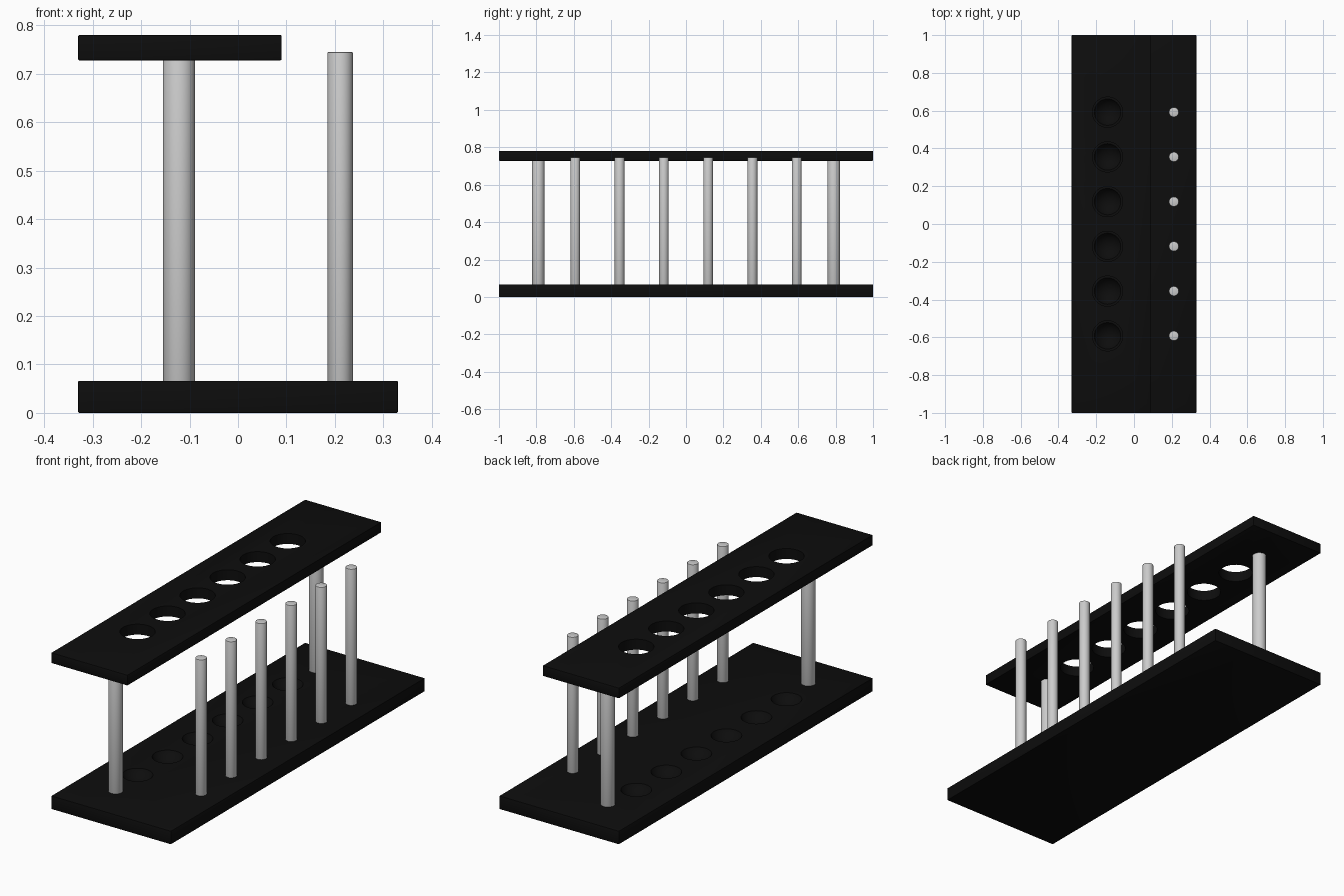
import bpy
import math

if "Cube" in bpy.data.objects:
    bpy.data.objects.remove(bpy.data.objects["Cube"])

HOLE_X = -0.14
SLOTS = [-0.592 + i * 0.2368 for i in range(6)]

black = bpy.data.materials.new("black_plastic")
black.diffuse_color = (0.004, 0.004, 0.004, 1)
black.use_nodes = True
black.node_tree.nodes["Principled BSDF"].inputs["Base Color"].default_value = black.diffuse_color


def activate(obj):
    bpy.ops.object.select_all(action='DESELECT')
    obj.select_set(True)
    bpy.context.view_layer.objects.active = obj


def finish(obj):
    activate(obj)
    for m in list(obj.modifiers):
        bpy.ops.object.modifier_apply(modifier=m.name)
    bpy.ops.object.shade_smooth_by_angle(angle=math.radians(30))


def plate(name, x0, x1, z0, z1, cutters):
    """Thin board with softened edges and a row of cuts."""
    bpy.ops.mesh.primitive_cube_add(size=1, location=((x0 + x1) / 2, 0, (z0 + z1) / 2))
    obj = bpy.context.object
    obj.name = name
    obj.scale = (x1 - x0, 2, z1 - z0)
    bpy.ops.object.transform_apply(location=False, rotation=False, scale=True)
    obj.data.materials.append(black)
    bevel = obj.modifiers.new("bevel", 'BEVEL')
    bevel.width, bevel.segments = 0.002, 2
    for c in cutters:
        cut = obj.modifiers.new("cut", 'BOOLEAN')
        cut.operation, cut.solver, cut.object = 'DIFFERENCE', 'EXACT', c
    finish(obj)
    for c in cutters:
        bpy.data.objects.remove(c)


def rod(name, x, y, r, z0, z1):
    """Upright round rod with a slightly eased rim."""
    bpy.ops.mesh.primitive_cylinder_add(vertices=32, radius=r, depth=z1 - z0,
                                        location=(x, y, (z0 + z1) / 2))
    obj = bpy.context.object
    obj.name = name
    bevel = obj.modifiers.new("bevel", 'BEVEL')
    bevel.width, bevel.segments, bevel.limit_method = 0.002, 2, 'ANGLE'
    finish(obj)


def hole_cutter(y):
    bpy.ops.mesh.primitive_cylinder_add(vertices=48, radius=0.08, depth=0.2,
                                        location=(HOLE_X, y, 0.754))
    bpy.context.object.hide_render = True
    return bpy.context.object


def dimple_cutter(y):
    bpy.ops.mesh.primitive_uv_sphere_add(segments=48, ring_count=24, radius=0.08,
                                         location=(HOLE_X, y, 0.105))
    bpy.context.object.hide_render = True
    return bpy.context.object


# Base with round-bottomed dimples, upper shelf with through holes
plate("base", -0.33, 0.33, 0, 0.066, [dimple_cutter(y) for y in SLOTS])
plate("top_shelf", -0.33, 0.09, 0.728, 0.78, [hole_cutter(y) for y in SLOTS])

# Two posts carrying the shelf
for side, y in (("front", -0.79), ("back", 0.79)):
    rod(f"{side}_post", -0.122, y, 0.033, 0.05, 0.74)

# Row of drying pegs
for i, y in enumerate(SLOTS):
    rod(f"drying_peg_{i + 1}", 0.211, y, 0.026, 0.05, 0.745)
